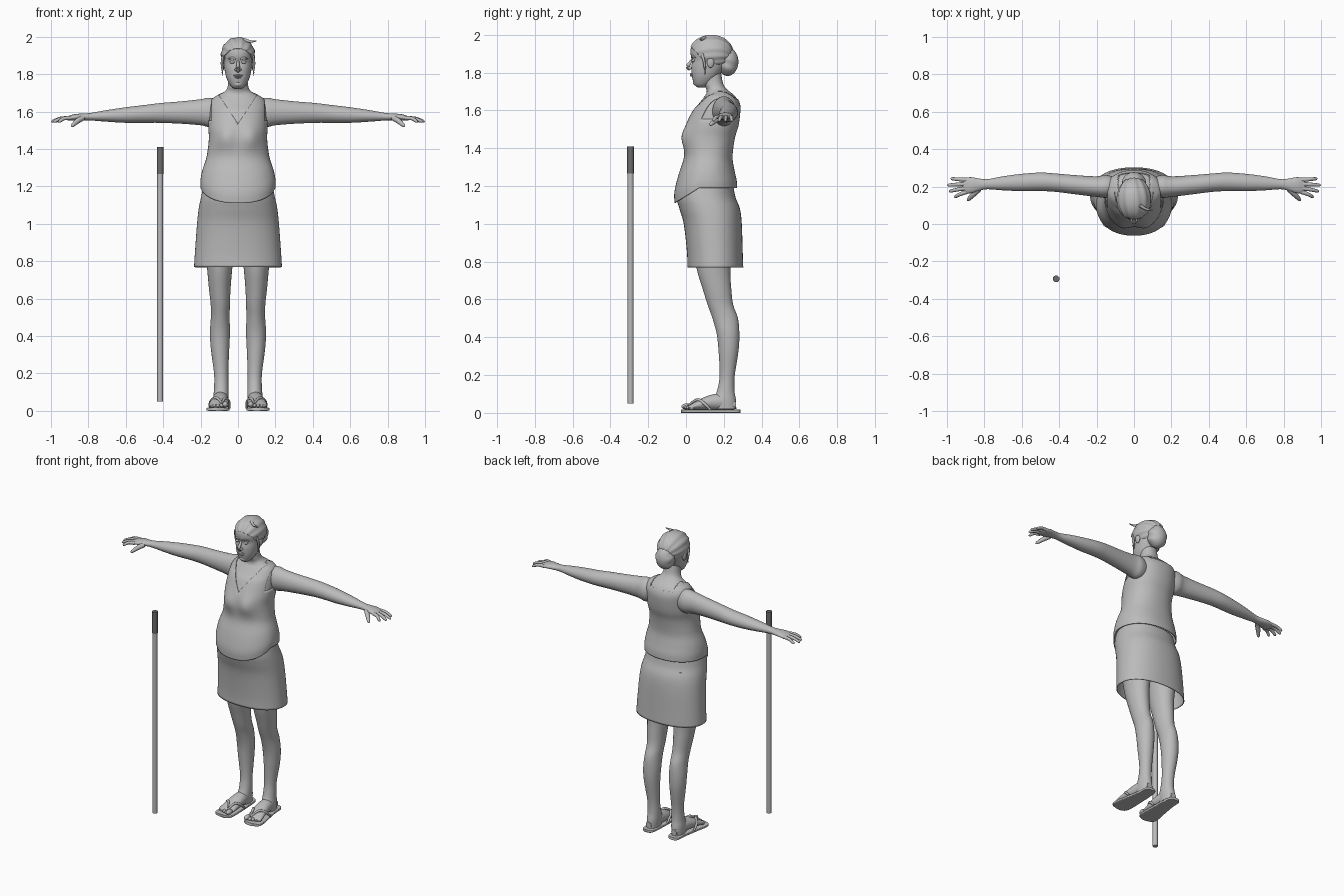
import bpy, bmesh, math
from mathutils import Vector

cube = bpy.data.objects.get("Cube")
if cube:
    bpy.data.objects.remove(cube, do_unlink=True)


def make_material(name, value):
    mat = bpy.data.materials.new(name)
    mat.use_nodes = True
    colour = (value, value, value, 1)
    mat.diffuse_color = colour
    mat.node_tree.nodes["Principled BSDF"].inputs["Base Color"].default_value = colour
    return mat


GREY = make_material("light_grey", .5)
DARK = make_material("dark_grey", .15)


def finish(name, bm, mirror=False, material=GREY, thickness=0):
    """Turn a bmesh into a smooth-shaded object, optionally mirrored in x."""
    bmesh.ops.recalc_face_normals(bm, faces=bm.faces)
    mesh = bpy.data.meshes.new(name)
    bm.to_mesh(mesh)
    bm.free()
    obj = bpy.data.objects.new(name, mesh)
    bpy.context.scene.collection.objects.link(obj)
    mesh.materials.append(material)
    bpy.ops.object.select_all(action='DESELECT')
    obj.select_set(True)
    bpy.context.view_layer.objects.active = obj
    bpy.ops.object.shade_smooth_by_angle(angle=math.radians(50))
    if thickness:
        obj.modifiers.new("Thickness", 'SOLIDIFY').thickness = thickness
    if mirror:
        obj.modifiers.new("Mirror", 'MIRROR').use_mirror_merge = False
    return obj


def spline(rows, sub):
    """Smooth interpolation through rows of numbers."""
    out = []
    for i in range(len(rows) - 1):
        a, b, c, d = (rows[max(i - 1, 0)], rows[i], rows[i + 1],
                      rows[min(i + 2, len(rows) - 1)])
        for k in range(sub):
            t = k / sub
            out.append([q + t * (r - p + t * (2 * p - 5 * q + 4 * r - s + t * (3 * (q - r) + s - p))) / 2
                        for p, q, r, s in zip(a, b, c, d)])
    return out + [list(rows[-1])]


def loft(rings, axis='z', n=36, power=2, sub=4, caps=True, inflate=0):
    """Skin superellipse rings given as (position, a min, a max, b min, b max)."""
    bm = bmesh.new()
    loops = []
    for t, a0, a1, b0, b1 in spline(rings, sub):
        loop = []
        for i in range(n):
            ang = math.tau * i / n
            c, s = math.cos(ang), math.sin(ang)
            a = (a0 + a1) / 2 + ((a1 - a0) / 2 + inflate) * math.copysign(abs(c) ** (2 / power), c)
            b = (b0 + b1) / 2 + ((b1 - b0) / 2 + inflate) * math.copysign(abs(s) ** (2 / power), s)
            co = {'x': (t, a, b), 'y': (a, t, b), 'z': (a, b, t)}[axis]
            loop.append(bm.verts.new(co))
        loops.append(loop)
    for lo, hi in zip(loops, loops[1:]):
        for i in range(n):
            j = (i + 1) % n
            bm.faces.new((lo[i], lo[j], hi[j], hi[i]))
    if caps:
        bm.faces.new(loops[0])
        bm.faces.new(loops[-1])
    return bm


def ball_mesh(loc, radii, segments=20):
    bm = bmesh.new()
    bmesh.ops.create_uvsphere(bm, u_segments=segments, v_segments=segments * 2 // 3, radius=1)
    for v in bm.verts:
        v.co = Vector(loc) + Vector([p * r for p, r in zip(v.co, radii)])
    return bm


def ball(name, loc, radii, mirror=False):
    return finish(name, ball_mesh(loc, radii), mirror)


def tube(name, points, radii, mirror=False, sub=4):
    """Round tapered tube along a smooth path."""
    rows = spline([(*p, r) for p, r in zip(points, radii)], sub)
    bm = bmesh.new()
    loops = []
    for i, row in enumerate(rows):
        ahead = Vector(rows[min(i + 1, len(rows) - 1)][:3]) - Vector(rows[max(i - 1, 0)][:3])
        turn = ahead.to_track_quat('Z', 'Y')
        loops.append([bm.verts.new(Vector(row[:3]) + turn @ Vector(
            (row[3] * math.cos(math.tau * k / 10), row[3] * math.sin(math.tau * k / 10), 0)))
            for k in range(10)])
    for lo, hi in zip(loops, loops[1:]):
        for k in range(10):
            bm.faces.new((lo[k], lo[k - 1], hi[k - 1], hi[k]))
    bm.faces.new(loops[0])
    bm.faces.new(loops[-1])
    return finish(name, bm, mirror)


# Torso profile: height, half width, front, back
TORSO = [(1.11, .195, -.055, .265), (1.17, .195, -.055, .262), (1.25, .185, -.035, .25),
         (1.35, .163, -.005, .24), (1.45, .15, -.006, .252), (1.52, .153, .006, .272),
         (1.6, .15, .04, .282), (1.64, .146, .072, .278), (1.67, .13, .095, .263),
         (1.69, .1, .108, .243), (1.71, .068, .108, .218), (1.74, .054, .095, .197),
         (1.8, .05, .085, .185)]


def both_sides(rows):
    return [(z, -w, w, f, b) for z, w, f, b in rows]


def torso(inflate):
    bm = loft(both_sides(TORSO), n=64, power=2.2, sub=5, caps=False, inflate=inflate)
    for v in bm.verts:
        x, y, z = v.co
        # bust
        if y < .13:
            d = ((abs(x) - .07) / .05) ** 2 + ((z - 1.46) / .06) ** 2
            v.co.y -= .02 * math.exp(-d)
        # curved hem
        lift = .08 * min(1, max(0, (y + .06) / .13))
        v.co.z += lift * max(0, 1 - (z - 1.11) / .25)
    return bm


finish("torso_and_neck", torso(0))

# Sleeveless top with V neck and armholes
bm = torso(.006)
for co, no in [((0, 0, 1.535), (-1.5, 0, 1)), ((0, 0, 1.535), (1.5, 0, 1)),
               ((.142, 0, 0), (1, 0, 0)), ((-.142, 0, 0), (1, 0, 0)),
               ((0, .17, 0), (0, 1, 0)), ((0, 0, 1.66), (0, 0, 1))]:
    bmesh.ops.bisect_plane(bm, geom=bm.verts[:] + bm.edges[:] + bm.faces[:], plane_co=co, plane_no=no)


def is_bare(p):
    neck = p.z > 1.535 + 1.5 * abs(p.x) if p.y < .17 else p.z > 1.66 and abs(p.x) < .085
    return neck or p.z > 1.7 or (abs(p.x) > .142 and p.z > 1.56)


bare = [f for f in bm.faces if is_bare(f.calc_center_median())]
bmesh.ops.delete(bm, geom=bare, context='FACES')
finish("sleeveless_top", bm, thickness=.004)

# Skirt
SKIRT = [(.768, .235, .008, .303), (.85, .23, .005, .3), (1, .219, -.012, .295),
         (1.08, .21, -.035, .285), (1.14, .198, -.05, .262), (1.2, .185, -.04, .25)]
finish("skirt", loft(both_sides(SKIRT), n=64, power=2.2, caps=False), thickness=.005)

# Arms with palms, running outwards
finish("arms", loft([
    (.1, .15, .25, 1.53, 1.66), (.15, .14, .262, 1.517, 1.674), (.2, .145, .255, 1.527, 1.666),
    (.3, .157, .26, 1.535, 1.655), (.42, .172, .27, 1.54, 1.645), (.5, .176, .275, 1.54, 1.635),
    (.6, .176, .268, 1.54, 1.623), (.7, .18, .255, 1.546, 1.608), (.78, .186, .24, 1.552, 1.594),
    (.82, .18, .242, 1.553, 1.59), (.87, .165, .25, 1.552, 1.587), (.905, .165, .246, 1.552, 1.577),
    (.917, .175, .236, 1.558, 1.571)], 'x', n=28), mirror=True)

# Fingers fan out from the palm
for name, root, tip in [("index_fingers", .172, (.962, .146)), ("middle_fingers", .192, (.988, .176)),
                        ("ring_fingers", .214, (.998, .208)), ("little_fingers", .236, (.98, .242))]:
    x, y = tip
    tube(name, [(.895, root, 1.566), ((x + .9) / 2, (y + root) / 2, 1.563),
                (x - .008, y, 1.548), (x, y, 1.545)], (.012, .01, .008, .002), True)
tube("thumbs", [(.83, .185, 1.567), (.86, .157, 1.548), (.885, .131, 1.526), (.89, .125, 1.52)],
     (.015, .014, .009, .002), True)

# Legs
finish("legs", loft([
    (1.12, .01, .18, .03, .25), (.95, .012, .185, .03, .255), (.77, .03, .166, .055, .235),
    (.65, .04, .155, .09, .24), (.57, .043, .146, .115, .25), (.5, .045, .145, .14, .275),
    (.42, .043, .15, .162, .282), (.33, .047, .145, .172, .278), (.2, .052, .128, .178, .258),
    (.12, .05, .128, .165, .256), (.07, .05, .132, .145, .264), (.02, .055, .13, .15, .266)]), mirror=True)

# Feet, toes and sandals
finish("feet", loft([
    (.265, .075, .115, .02, .06), (.2, .055, .13, .015, .1), (.13, .05, .14, .015, .095),
    (.07, .05, .15, .015, .07), (.025, .054, .156, .015, .045), (.01, .062, .15, .018, .035)],
    'y', n=24), mirror=True)
for i in range(5):
    size = .016 if i == 0 else .0115 - .0007 * i
    ball(f"toes_{i + 1}", (.068 + .0195 * i, .003 + .0017 * i * i, .018 + size),
         (size, size * 1.7, size), True)
finish("sandal_soles", loft([
    (.287, .08, .115, 0, .018), (.27, .058, .132, 0, .018), (.2, .05, .138, 0, .018),
    (.1, .046, .155, 0, .018), (.03, .045, .168, 0, .018), (-.01, .053, .162, 0, .018),
    (-.026, .08, .12, 0, .018)], 'y', n=40, power=6), mirror=True)
thong = (.086, .012, .04)
for name, path in [("inner_straps", [(.07, .06, .068), (.049, .1, .05), (.046, .135, .016)]),
                   ("outer_straps", [(.115, .06, .07), (.146, .095, .05), (.15, .13, .016)])]:
    tube(name, [thong] + path, (.005, .008, .008, .006), True)

# Head and face
finish("head", loft(both_sides([
    (1.722, .02, .06, .1), (1.735, .037, .045, .125), (1.76, .053, .036, .155),
    (1.79, .065, .03, .18), (1.83, .073, .028, .205), (1.865, .077, .033, .215),
    (1.9, .078, .024, .22), (1.94, .072, .03, .21), (1.975, .04, .07, .17)]), n=40, power=2.2))
tube("nose", [(0, .034, 1.872), (0, .02, 1.85), (0, .009, 1.83), (0, .022, 1.815)],
     (.006, .009, .011, .008))
ball("nostrils", (.011, .02, 1.824), (.008, .011, .008), True)
ball("eyes", (.031, .04, 1.864), (.014, .011, .008), True)
tube("eyebrows", [(.012, .031, 1.88), (.032, .033, 1.887), (.052, .049, 1.88)], (.004, .006, .003), True)
ball("upper_lip", (0, .032, 1.793), (.024, .012, .005))
ball("lower_lip", (0, .033, 1.784), (.02, .012, .006))
ball("chin", (0, .054, 1.748), (.024, .018, .018))
ball("ears", (.079, .13, 1.855), (.01, .019, .03), True)

# Swept-back hair, cut along the hairline
bm = ball_mesh((0, .133, 1.903), (.091, .116, .095), 64)
for v in bm.verts:
    side = v.co - Vector((0, .133, 1.903))
    wave = math.sin(14 * math.atan2(side.x, side.z + .03) + 12 * side.y)
    v.co += side * .022 * wave
bmesh.ops.bisect_plane(bm, geom=bm.verts[:] + bm.edges[:] + bm.faces[:], plane_co=(0, .03, 1.932),
                       plane_no=(0, 1.1, 1), clear_inner=True)
finish("hair", bm, thickness=.005)
bm = ball_mesh((0, .22, 1.857), (.062, .057, .075), 40)
for v in bm.verts:
    v.co.x *= 1 + .05 * math.sin(110 * v.co.z + 40 * v.co.y)
finish("hair_bun", bm)
tube("side_locks", [(.08, .085, 1.9), (.086, .095, 1.86), (.083, .1, 1.82), (.085, .1, 1.79)],
     (.007, .007, .005, .001), True)
tube("loose_lock", [(.03, .1, 1.985), (.065, .08, 1.975), (.1, .075, 1.977)], (.01, .007, .002))


# Walking stick
def rod(name, bottom, top, radius, material):
    bm = bmesh.new()
    bmesh.ops.create_cone(bm, cap_ends=True, segments=12, radius1=radius, radius2=radius, depth=top - bottom)
    bmesh.ops.translate(bm, verts=bm.verts, vec=(-.416, -.293, (top + bottom) / 2))
    finish(name, bm, material=material)


rod("stick_shaft", .05, 1.27, .016, GREY)
rod("stick_handle", 1.265, 1.41, .018, DARK)
